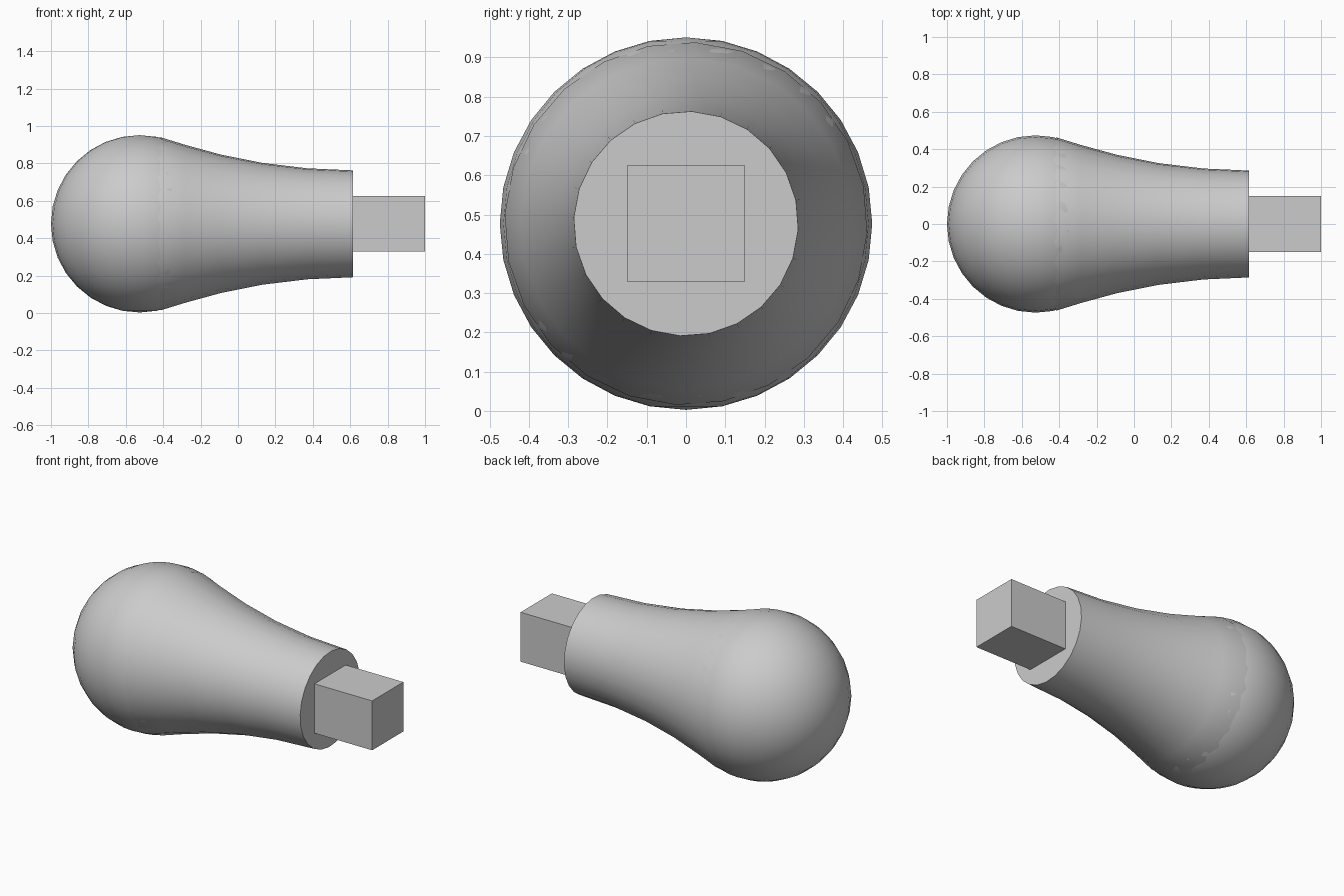
import bpy, bmesh, math
from mathutils import Matrix

cube = bpy.data.objects.get("Cube")
if cube:
    bpy.data.objects.remove(cube, do_unlink=True)

AXIS_Z = 0.477
BALL_X, BALL_R = -0.526, 0.474
NECK_END = 0.615

grey = bpy.data.materials.new("plain grey")
grey.use_nodes = True
colour = (0.6, 0.6, 0.6, 1)
grey.diffuse_color = colour
grey.node_tree.nodes["Principled BSDF"].inputs["Base Color"].default_value = colour


def add_object(name, bm, smooth):
    bmesh.ops.recalc_face_normals(bm, faces=bm.faces[:])
    mesh = bpy.data.meshes.new(name)
    bm.to_mesh(mesh)
    bm.free()
    mesh.materials.append(grey)
    obj = bpy.data.objects.new(name, mesh)
    bpy.context.collection.objects.link(obj)
    if smooth:
        bpy.ops.object.select_all(action="DESELECT")
        obj.select_set(True)
        bpy.context.view_layer.objects.active = obj
        bpy.ops.object.shade_smooth_by_angle(angle=math.radians(40))
    return obj


# Round ball end
bm = bmesh.new()
bmesh.ops.create_uvsphere(bm, u_segments=32, v_segments=16, radius=BALL_R,
                          matrix=Matrix.Translation((BALL_X, 0, AXIS_Z)))
add_object("ball_end", bm, True)

# Flared neck, lofted along x as (x, radius) rings
profile = [(-0.47, 0.46), (-0.41, 0.462), (-0.28, 0.422), (-0.09, 0.37),
           (0.13, 0.326), (0.37, 0.297), (NECK_END, 0.286)]
SIDES = 24
TWIST = math.radians(3)
bm = bmesh.new()
rings = []
for x, r in profile:
    angles = [TWIST + math.tau * i / SIDES for i in range(SIDES)]
    rings.append([bm.verts.new((x, r * math.sin(a), AXIS_Z + r * math.cos(a)))
                  for a in angles])
for a, b in zip(rings, rings[1:]):
    for i in range(SIDES):
        j = (i + 1) % SIDES
        bm.faces.new((a[i], a[j], b[j], b[i]))
bm.faces.new(rings[0])
bm.faces.new(rings[-1])
add_object("flared_neck", bm, True)

# Square peg, set slightly into the neck
peg_start, peg_end, peg_width = NECK_END - 0.05, 1.0, 0.298
bm = bmesh.new()
bmesh.ops.create_cube(bm, size=1, matrix=(
    Matrix.Translation(((peg_start + peg_end) / 2, 0, AXIS_Z))
    @ Matrix.Diagonal((peg_end - peg_start, peg_width, peg_width, 1))))
add_object("square_peg", bm, False)
